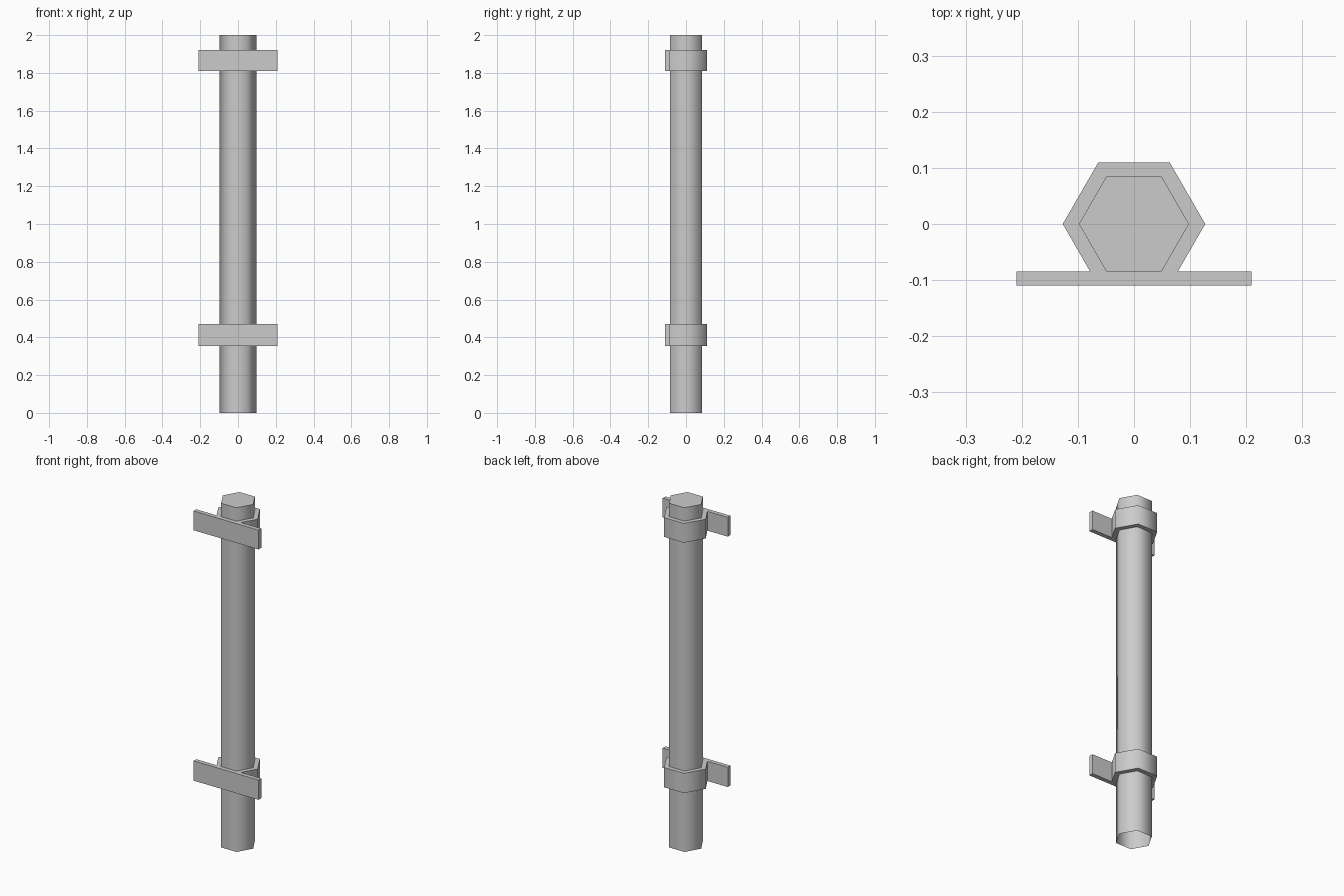
import bpy, bmesh, math

if "Cube" in bpy.data.objects:
    bpy.data.objects.remove(bpy.data.objects["Cube"])

PIPE_R, CLAMP_R = 0.098, 0.127
FLAT = PIPE_R * math.cos(math.pi / 6)


def hexagon(r):
    return [(r * math.cos(math.radians(a)), r * math.sin(math.radians(a)))
            for a in range(0, 360, 60)]


def finish(bm, name):
    mesh = bpy.data.meshes.new(name)
    bm.to_mesh(mesh)
    bm.free()
    obj = bpy.data.objects.new(name, mesh)
    bpy.context.collection.objects.link(obj)
    bpy.ops.object.select_all(action='DESELECT')
    obj.select_set(True)
    bpy.context.view_layer.objects.active = obj
    # round-looking hexagon sides, crisp right-angle edges
    bpy.ops.object.shade_smooth_by_angle(angle=math.radians(65))
    return obj


def make_pipe():
    # six-sided tube, closed on top and open underneath
    bm = bmesh.new()
    low, high = ([bm.verts.new((x, y, z)) for x, y in hexagon(PIPE_R)]
                 for z in (0, 2))
    for i in range(6):
        j = (i + 1) % 6
        bm.faces.new((low[i], low[j], high[j], high[i]))
    bm.faces.new(high)
    finish(bm, "pipe")


def make_clamp(name, z0, z1):
    bm = bmesh.new()

    def vert(p):
        return bm.verts.new((p[0], p[1], z0))

    # hexagonal band around the pipe, meeting the plate's back face
    inner_hex, outer_hex = hexagon(PIPE_R), hexagon(CLAMP_R)
    shoulder = CLAMP_R - FLAT / math.tan(math.radians(60))
    order = (5, 0, 1, 2, 3, 4)
    inner = [vert(inner_hex[i]) for i in order]
    outer = ([vert((shoulder, -FLAT))] + [vert(outer_hex[i]) for i in order[1:5]]
             + [vert((-shoulder, -FLAT))])
    for i in range(5):
        bm.faces.new((inner[i], outer[i], outer[i + 1], inner[i + 1]))

    # flat wall plate
    front = -CLAMP_R * math.cos(math.pi / 6)
    corners = [vert(p) for p in ((-0.209, front), (0.209, front),
                                 (0.209, -FLAT), (-0.209, -FLAT))]
    bm.faces.new(corners[:3] + [outer[0], inner[0], inner[5], outer[5], corners[3]])

    # give the profile its height
    result = bmesh.ops.extrude_face_region(bm, geom=bm.faces[:], use_keep_orig=True)
    top = [v for v in result["geom"] if isinstance(v, bmesh.types.BMVert)]
    bmesh.ops.translate(bm, verts=top, vec=(0, 0, z1 - z0))
    bmesh.ops.recalc_face_normals(bm, faces=bm.faces[:])
    finish(bm, name)


make_pipe()
make_clamp("lower_clamp", 0.355, 0.47)
make_clamp("upper_clamp", 1.81, 1.922)
